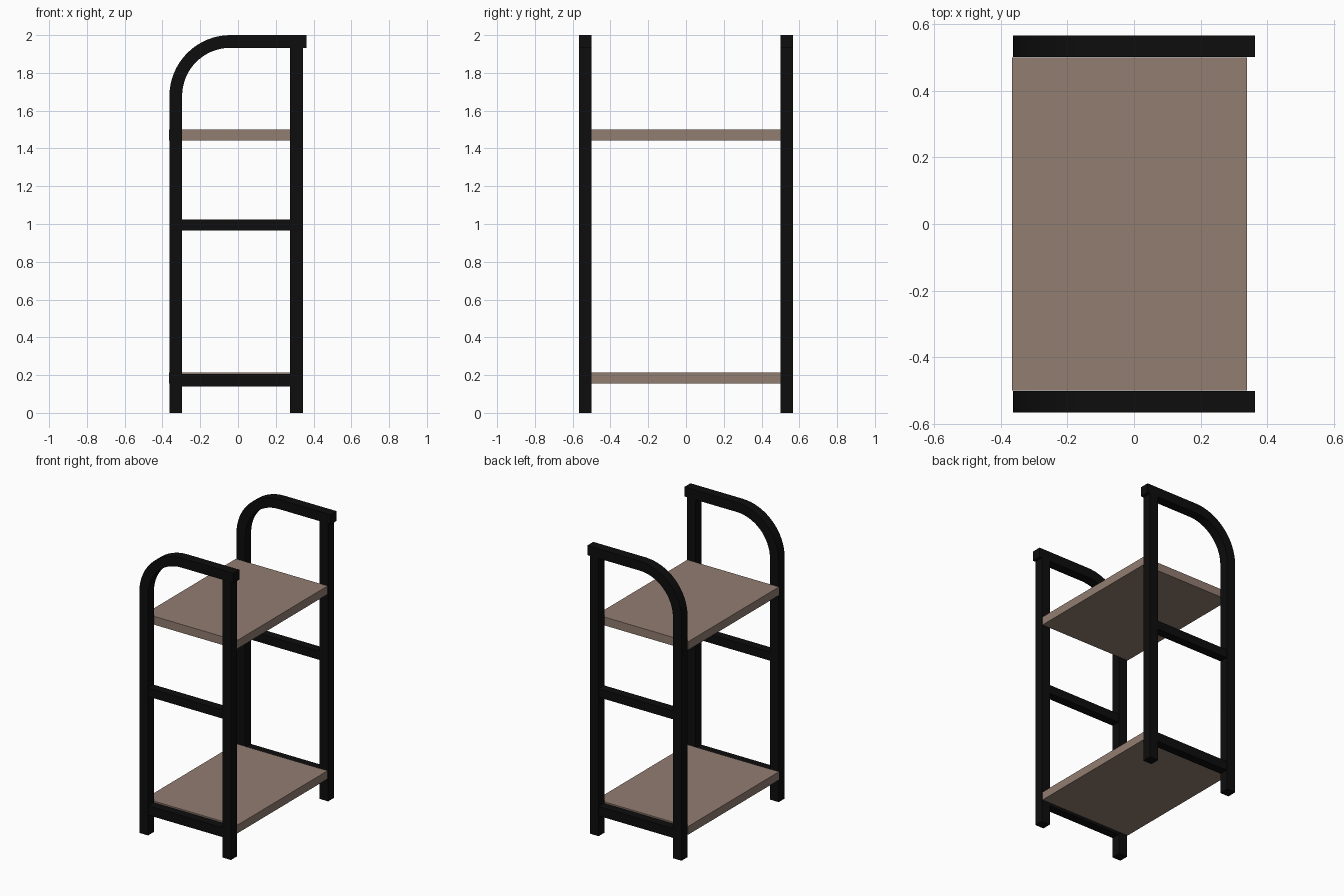
import bpy, bmesh, math

if "Cube" in bpy.data.objects:
    bpy.data.objects.remove(bpy.data.objects["Cube"])


def make_material(name, rgb, roughness):
    mat = bpy.data.materials.new(name)
    mat.use_nodes = True
    mat.diffuse_color = (*rgb, 1)
    bsdf = mat.node_tree.nodes["Principled BSDF"]
    bsdf.inputs["Base Color"].default_value = (*rgb, 1)
    bsdf.inputs["Roughness"].default_value = roughness
    return mat


black = make_material("black metal", (0.004, 0.004, 0.004), 0.5)
brown = make_material("brown wood", (0.285, 0.205, 0.165), 0.6)


def add_object(name, bm, mat):
    bmesh.ops.recalc_face_normals(bm, faces=bm.faces[:])
    mesh = bpy.data.meshes.new(name)
    bm.to_mesh(mesh)
    bm.free()
    mesh.materials.append(mat)
    obj = bpy.data.objects.new(name, mesh)
    bpy.context.collection.objects.link(obj)
    return obj


def extrude_profile(name, outline, y0, y1, mat):
    """Extrude an x-z outline along y."""
    bm = bmesh.new()
    face = bm.faces.new([bm.verts.new((x, y0, z)) for x, z in outline])
    out = bmesh.ops.extrude_face_region(bm, geom=[face])
    verts = [g for g in out["geom"] if isinstance(g, bmesh.types.BMVert)]
    bmesh.ops.translate(bm, verts=verts, vec=(0, y1 - y0, 0))
    return add_object(name, bm, mat)


def box(name, x, y, z, mat):
    outline = [(x[0], z[0]), (x[1], z[0]), (x[1], z[1]), (x[0], z[1])]
    return extrude_profile(name, outline, y[0], y[1], mat)


TUBE = 0.067                      # square tube width
LEFT, RIGHT = -0.363, 0.363       # ends of the bent tube
POST = (0.276, 0.343)             # straight post in x
Y_IN, Y_OUT = 0.501, 0.567        # depth of each side frame
RADIUS = 0.323                    # outer bend radius
CX, CZ = LEFT + RADIUS, 2 - RADIUS


def arc(radius, steps=16):
    """Quarter bend from the upright to the top bar."""
    angles = [math.pi - math.pi / 2 * i / steps for i in range(steps + 1)]
    return [(CX + radius * math.cos(a), CZ + radius * math.sin(a)) for a in angles]


# Side frames, one at the front and one at the back
for end, sign in (("front", -1), ("back", 1)):
    depth = sorted((sign * Y_IN, sign * Y_OUT))
    rail_depth = (depth[0] + 0.003, depth[1] - 0.003)

    # Upright, bend and top bar in one piece
    outline = ([(LEFT, 0)] + arc(RADIUS) + [(RIGHT, 2), (RIGHT, 2 - TUBE)]
               + arc(RADIUS - TUBE)[::-1] + [(LEFT + TUBE, 0)])
    tube = extrude_profile(end + "_bent_tube", outline, *depth, black)
    bpy.ops.object.select_all(action="DESELECT")
    tube.select_set(True)
    bpy.context.view_layer.objects.active = tube
    bpy.ops.object.shade_smooth_by_angle(angle=math.radians(30))

    # Straight post and cross rails
    box(end + "_straight_post", POST, depth, (0, 2 - TUBE), black)
    span = (LEFT + TUBE, POST[0])
    box(end + "_middle_rail", span, rail_depth, (0.965, 1.025), black)
    box(end + "_lower_rail", span, rail_depth, (0.14, 0.205), black)

# Shelves
for name, z in (("lower_shelf", (0.156, 0.213)), ("upper_shelf", (1.441, 1.499))):
    box(name, (-0.366, 0.34), (-0.5, 0.5), z, brown)
